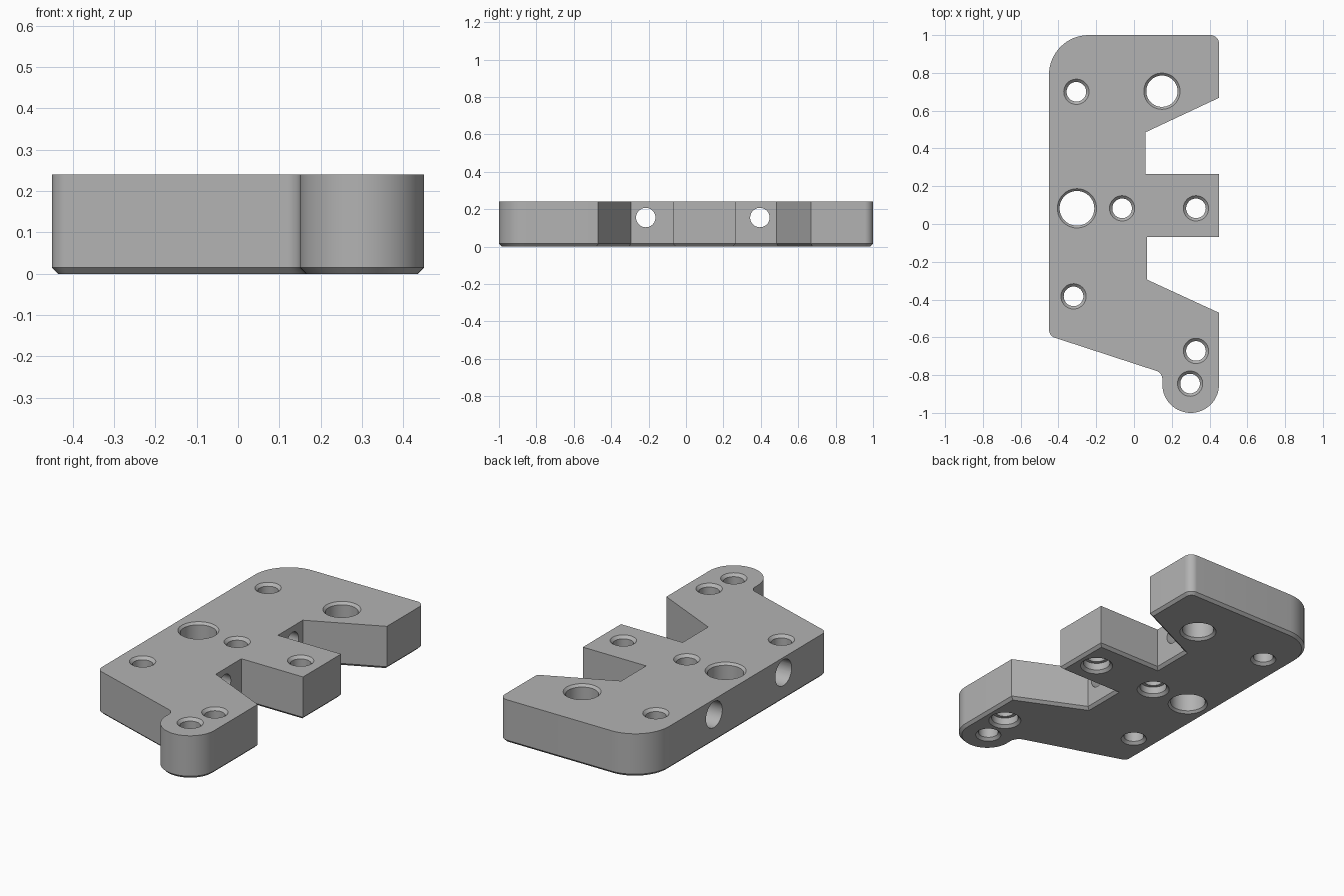
import bpy
import bmesh
from math import cos, sin, pi, tan
from mathutils import Vector, Matrix

cube = bpy.data.objects.get("Cube")
if cube:
    bpy.data.objects.remove(cube, do_unlink=True)

HEIGHT, CHAMFER = 0.24, 0.015

grey = bpy.data.materials.new("machined grey")
grey.use_nodes = True
grey.diffuse_color = (0.45, 0.45, 0.45, 1)
grey.node_tree.nodes["Principled BSDF"].inputs["Base Color"].default_value = (0.45, 0.45, 0.45, 1)


def rounded(corners):
    """Outline from (x, y, radius) corners, each rounded by an arc."""
    pts = []
    for i, (x, y, r) in enumerate(corners):
        p = Vector((x, y))
        if r == 0:
            pts.append(p)
            continue
        a = (Vector(corners[i - 1][:2]) - p).normalized()
        b = (Vector(corners[(i + 1) % len(corners)][:2]) - p).normalized()
        half = a.angle(b) / 2
        centre = p + (a + b).normalized() * r / sin(half)
        start = p + a * r / tan(half) - centre
        turn = (pi - 2 * half) * (1 if a.cross(b) < 0 else -1)
        steps = max(6, round(abs(turn) * 10))
        for k in range(steps + 1):
            q = centre + Matrix.Rotation(turn * k / steps, 2) @ start
            if not pts or (q - pts[-1]).length > 1e-4:
                pts.append(q)
    return pts


def inset(pts, d):
    """Move every side of a counter-clockwise outline inward by d."""
    out = []
    for i, p in enumerate(pts):
        e = (p - pts[i - 1]).normalized()
        f = (pts[(i + 1) % len(pts)] - p).normalized()
        n, m = Vector((-e.y, e.x)), Vector((-f.y, f.x))
        out.append(p + (n + m) * d / (1 + n.dot(m)))
    return out


def skin(bm, rings):
    """Join closed rings of points and cap both ends."""
    loops = [[bm.verts.new(p) for p in ring] for ring in rings]
    n = len(loops[0])
    for low, high in zip(loops, loops[1:]):
        for i in range(n):
            j = (i + 1) % n
            bm.faces.new((low[i], low[j], high[j], high[i]))
    bm.faces.new(loops[0][::-1])
    bm.faces.new(loops[-1])


def lathe(bm, profile, matrix, sides=40):
    """Turned solid from (radius, height) pairs."""
    skin(bm, [[matrix @ Vector((r * cos(2 * pi * k / sides), r * sin(2 * pi * k / sides), h))
               for k in range(sides)] for r, h in profile])


def make_object(name, bm):
    bmesh.ops.recalc_face_normals(bm, faces=bm.faces)
    mesh = bpy.data.meshes.new(name)
    bm.to_mesh(mesh)
    bm.free()
    mesh.materials.append(grey)
    obj = bpy.data.objects.new(name, mesh)
    bpy.context.collection.objects.link(obj)
    return obj


# Plate with two notches and a rounded tail, chamfered along the bottom
outline = rounded([
    (-0.45, -0.592, 0.045), (0.15, -0.788, 0.045),
    (0.15, -1, 0.15), (0.45, -1, 0.15),
    (0.45, -0.47, 0), (0.07, -0.295, 0), (0.07, -0.07, 0),
    (0.45, -0.07, 0), (0.45, 0.265, 0), (0.06, 0.265, 0),
    (0.06, 0.485, 0), (0.45, 0.668, 0),
    (0.45, 1, 0.045), (-0.45, 1, 0.21)])
bm = bmesh.new()
skin(bm, [[p.to_3d() + Vector((0, 0, z)) for p in ring] for ring, z in
          ((inset(outline, CHAMFER), 0), (outline, CHAMFER), (outline, HEIGHT))])
plate = make_object("bracket_plate", bm)

# Vertical holes: x, y, radius, chamfer, counterbored from below
holes = [(-0.305, 0.70, 0.052, 0.015, False),
         (0.148, 0.703, 0.083, 0.013, False),
         (-0.302, 0.083, 0.092, 0.012, False),
         (-0.063, 0.083, 0.052, 0.015, True),
         (0.328, 0.083, 0.052, 0.015, True),
         (-0.32, -0.383, 0.052, 0.015, False),
         (0.328, -0.672, 0.052, 0.015, True),
         (0.297, -0.845, 0.052, 0.015, False)]
bm = bmesh.new()
over = 0.02
for x, y, r, c, bored in holes:
    wide = r + 0.018 if bored else r
    profile = [(wide + c + over, -over), (wide, c)]
    if bored:
        profile += [(wide, 0.055), (r, 0.055)]
    profile += [(r, HEIGHT - c), (r + c + over, HEIGHT + over)]
    lathe(bm, profile, Matrix.Translation((x, y, 0)))

# Cross holes from the left edge into the notches, wide at the outer side
for y in (-0.215, 0.395):
    lathe(bm, [(0.072, -0.5), (0.072, -0.1), (0.052, -0.1), (0.052, 0.12)],
          Matrix.Translation((0, y, 0.155)) @ Matrix.Rotation(pi / 2, 4, "Y"))
cutter = make_object("hole_cutter", bm)
cutter.hide_render = True

cut = plate.modifiers.new("holes", "BOOLEAN")
cut.operation = "DIFFERENCE"
cut.solver = "EXACT"
cut.object = cutter
bpy.context.view_layer.objects.active = plate
plate.select_set(True)
bpy.ops.object.modifier_apply(modifier=cut.name)
bpy.data.objects.remove(cutter, do_unlink=True)
bpy.ops.object.shade_smooth_by_angle(angle=pi / 6)
